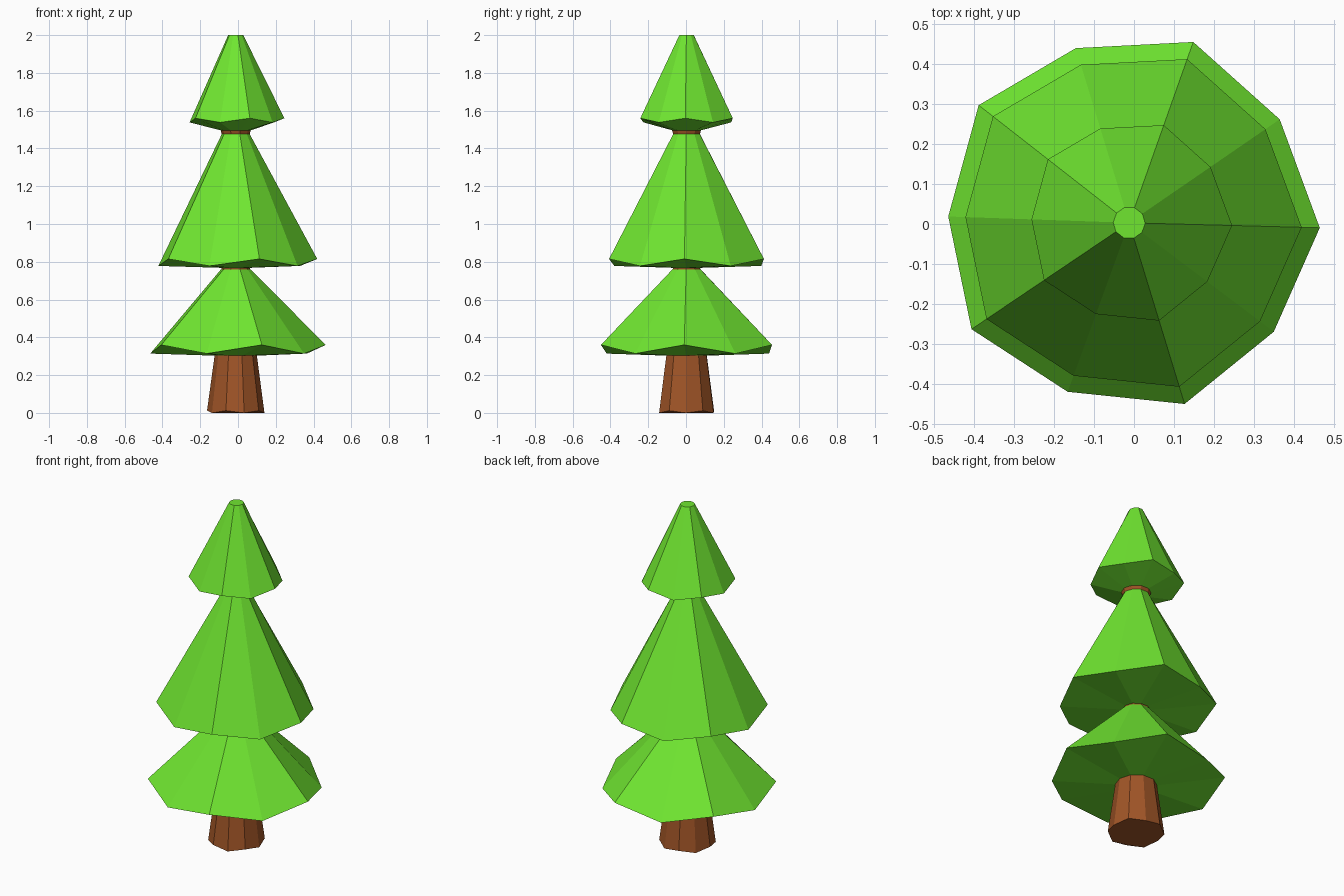
import bpy, bmesh, math

if "Cube" in bpy.data.objects:
    bpy.data.objects.remove(bpy.data.objects["Cube"])

CX, CY = -0.012, 0.003
N = 10
# slightly irregular branch outline (degrees, radius), shared by all tiers
OUTLINE = [(-1.5, .477), (34.5, .457), (70.5, .48), (107, .457), (142, .478),
           (178, .453), (214, .476), (250, .450), (287, .474), (323, .453)]


def material(name, col):
    m = bpy.data.materials.new(name)
    m.diffuse_color = (*col, 1)
    m.use_nodes = True
    m.node_tree.nodes["Principled BSDF"].inputs["Base Color"].default_value = m.diffuse_color
    return m


GREEN = material("leaf_green", (.16, .79, .03))
BROWN = material("bark_brown", (.35, .09, .02))


def circle(r, z):
    return [(CX + r * math.cos(math.radians(a)),
             CY + r * math.sin(math.radians(a)), z) for a, _ in OUTLINE]


def rim(scale, high, low):
    # zigzag hem: alternate corners are raised
    return [(CX + scale * r * math.cos(math.radians(a)),
             CY + scale * r * math.sin(math.radians(a)), low if i % 2 else high)
            for i, (a, r) in enumerate(OUTLINE)]


def loft(name, rings, mat, cap_bottom=False, cap_top=False):
    bm = bmesh.new()
    vs = [[bm.verts.new(p) for p in ring] for ring in rings]
    for a, b in zip(vs, vs[1:]):
        for i in range(N):
            j = (i + 1) % N
            bm.faces.new((a[i], a[j], b[j], b[i]))
    if cap_bottom:
        bm.faces.new(vs[0][::-1])
    if cap_top:
        bm.faces.new(vs[-1])
    me = bpy.data.meshes.new(name)
    bm.to_mesh(me)
    bm.free()
    me.materials.append(mat)
    ob = bpy.data.objects.new(name, me)
    bpy.context.collection.objects.link(ob)
    return ob


# trunk and the short necks between the tiers
base = [(x, y, .012 * (i % 2)) for i, (x, y, z) in enumerate(circle(.152, 0))]
loft("trunk", [base, circle(.112, .303)], BROWN, cap_bottom=True)
loft("lower_neck", [circle(.078, .753), circle(.075, .768)], BROWN)
loft("upper_neck", [circle(.073, 1.473), circle(.08, 1.496)], BROWN)

# branch tiers: underside, zigzag hem, tapering cone
loft("lower_branches", [circle(.112, .303), rim(1, .36, .314), circle(.078, .76)], GREEN)
loft("middle_branches", [circle(.075, .768), rim(.905, .815, .778), circle(.073, 1.478)], GREEN)
loft("top_branches", [circle(.08, 1.496), rim(.54, 1.56, 1.538), circle(.04, 2.0)],
     GREEN, cap_top=True)
